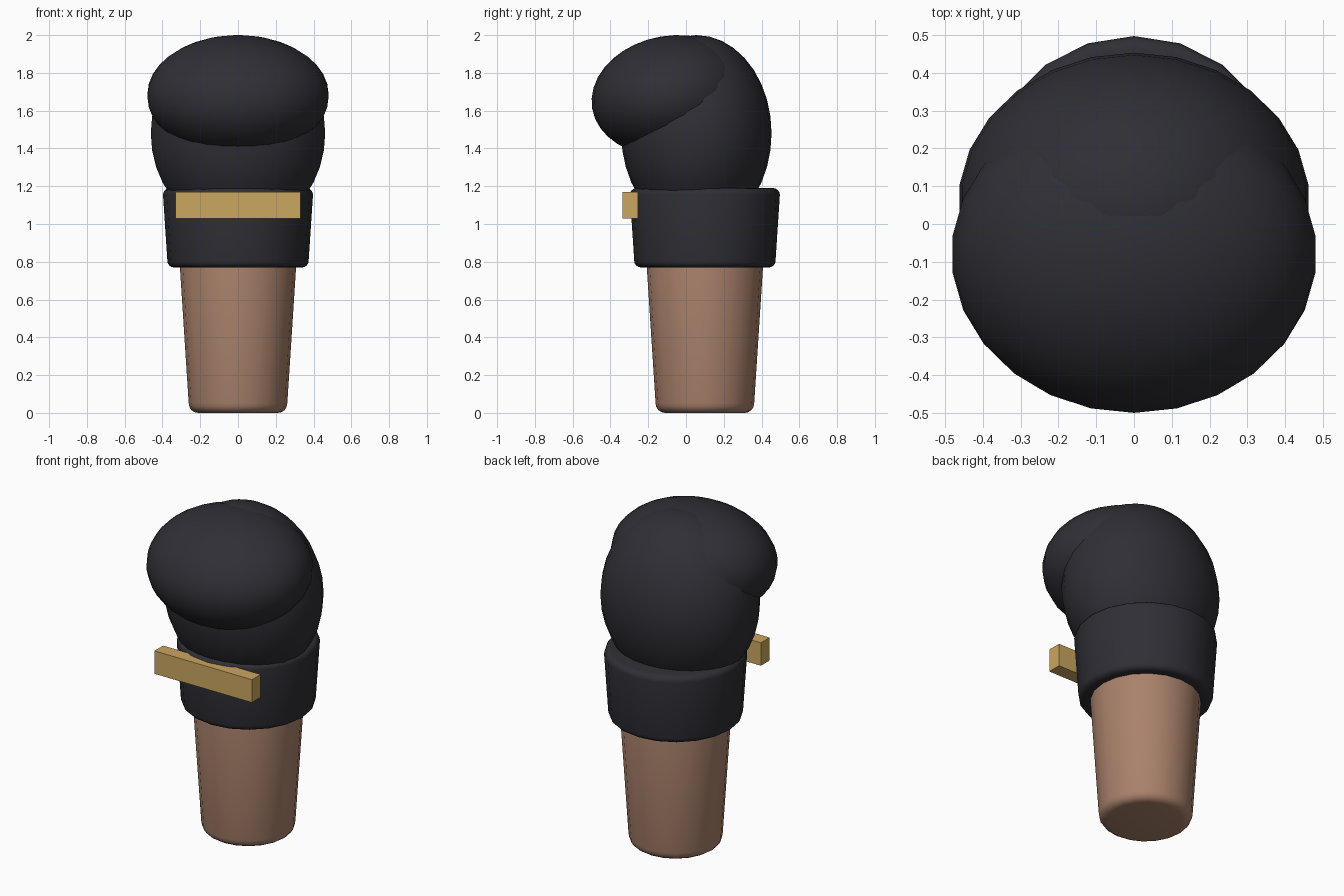
import bpy, bmesh, math
from mathutils import Matrix, Vector

if "Cube" in bpy.data.objects:
    bpy.data.objects.remove(bpy.data.objects["Cube"])


def material(name, rgb):
    m = bpy.data.materials.new(name)
    m.diffuse_color = (*rgb, 1)
    m.use_nodes = True
    m.node_tree.nodes["Principled BSDF"].inputs["Base Color"].default_value = m.diffuse_color
    return m


charcoal = material("charcoal", (0.028, 0.028, 0.036))
brown = material("warm brown", (0.40, 0.222, 0.147))
gold = material("gold", (0.60, 0.385, 0.115))


def finish(bm, name, mat, smooth=True):
    bmesh.ops.recalc_face_normals(bm, faces=bm.faces)
    me = bpy.data.meshes.new(name)
    bm.to_mesh(me)
    bm.free()
    me.materials.append(mat)
    ob = bpy.data.objects.new(name, me)
    bpy.context.collection.objects.link(ob)
    for p in me.polygons:
        p.use_smooth = smooth
    return ob


def lathe(name, profile, steps, mat):
    """Spin (radius, z) points around the z axis."""
    bm = bmesh.new()
    vs = [bm.verts.new((0, -r, z)) for r, z in profile]
    es = [bm.edges.new(pair) for pair in zip(vs, vs[1:])]
    bmesh.ops.spin(bm, geom=vs + es, cent=(0, 0, 0), axis=(0, 0, 1),
                   angle=math.tau, steps=steps, use_duplicate=False)
    bmesh.ops.remove_doubles(bm, verts=bm.verts, dist=1e-4)
    return finish(bm, name, mat)


def rounded_cup(name, r0, z0, r1, z1, bevel, steps, mat):
    """Tapered solid with rounded top and bottom rims."""
    arc = [math.radians(a) for a in (0, 22.5, 45, 67.5, 90)]
    prof = [(0, z0)]
    prof += [(r0 - bevel + bevel * math.sin(a), z0 + bevel - bevel * math.cos(a)) for a in arc]
    prof += [(r1 - bevel + bevel * math.cos(a), z1 - bevel + bevel * math.sin(a)) for a in arc]
    prof += [(0, z1)]
    ob = lathe(name, prof, steps, mat)
    ob.location.y = 0.1
    return ob


def ellipsoid(name, centre, radii, tilt, mat):
    rings = 18
    prof = [(math.sin(math.pi * i / rings), -math.cos(math.pi * i / rings))
            for i in range(rings + 1)]
    ob = lathe(name, prof, 26, mat)
    ob.data.transform(Matrix.Translation(Vector(centre))
                      @ Matrix.Rotation(math.radians(tilt), 4, 'X')
                      @ Matrix.Diagonal((*radii, 1)))
    return ob


# Tapered handle and the wide collar around its top
rounded_cup("handle", 0.261, 0.0, 0.314, 0.92, 0.05, 20, brown)
rounded_cup("collar", 0.374, 0.77, 0.397, 1.19, 0.035, 20, charcoal)

# Rounded head and the tilted puff leaning forward over it
ellipsoid("head", (0, 0.055, 1.48), (0.465, 0.398, 0.52), 0, charcoal)
ellipsoid("front_puff", (0, -0.08, 1.68), (0.483, 0.4225, 0.317), 9.5, charcoal)

# Straight bar across the front of the collar
bm = bmesh.new()
bmesh.ops.create_cube(bm, size=1)
bmesh.ops.transform(bm, verts=bm.verts, matrix=Matrix.Translation((0, -0.295, 1.1))
                    @ Matrix.Diagonal((0.66, 0.084, 0.14, 1)))
finish(bm, "front_bar", gold, smooth=False)
